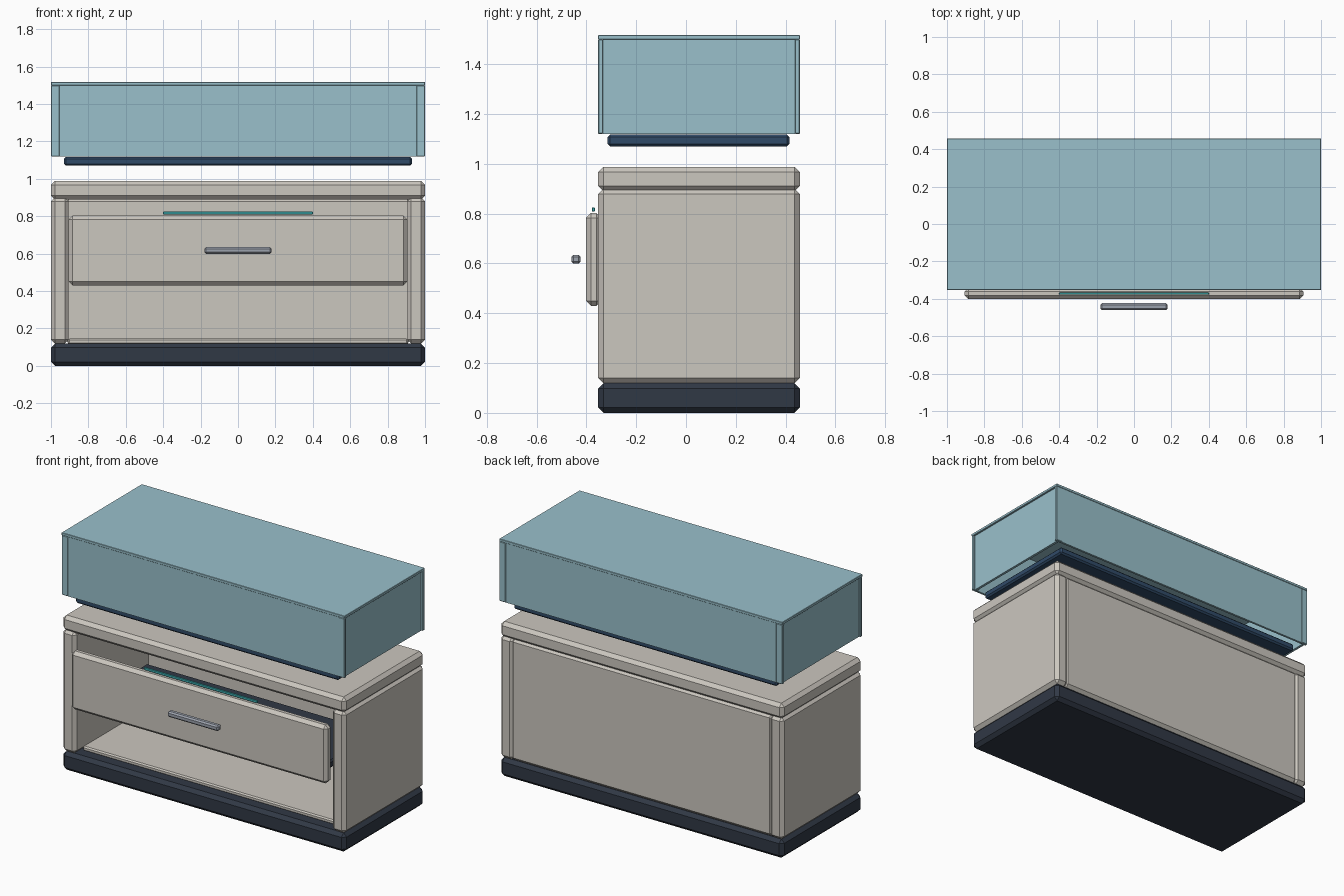
import bpy, bmesh

if "Cube" in bpy.data.objects:
    bpy.data.objects.remove(bpy.data.objects["Cube"])


def material(name, rgb):
    m = bpy.data.materials.new(name)
    m.diffuse_color = (*rgb, 1)
    m.use_nodes = True
    m.node_tree.nodes["Principled BSDF"].inputs["Base Color"].default_value = m.diffuse_color
    return m


STONE = material("warm_stone", (0.60, 0.57, 0.52))
NAVY = material("dark_navy", (0.03, 0.04, 0.06))
BLUE = material("deep_blue", (0.03, 0.07, 0.14))
GLASS = material("pale_glass", (0.32, 0.53, 0.60))
STEEL = material("steel", (0.33, 0.36, 0.42))
TEAL = material("teal_light", (0.05, 0.45, 0.47))


def box(name, x, y, z, mat, bevel=0.0):
    """Box from (min, max) ranges, with flat chamfered edges."""
    bm = bmesh.new()
    bmesh.ops.create_cube(bm, size=1)
    for v in bm.verts:
        v.co = [r[0] + (c + 0.5) * (r[1] - r[0]) for c, r in zip(v.co, (x, y, z))]
    if bevel:
        bmesh.ops.bevel(bm, geom=bm.edges[:], offset=bevel, segments=1,
                        affect='EDGES', clamp_overlap=True)
    me = bpy.data.meshes.new(name)
    bm.to_mesh(me)
    bm.free()
    me.materials.append(mat)
    ob = bpy.data.objects.new(name, me)
    bpy.context.collection.objects.link(ob)
    return ob


def span(a, b, s):
    return tuple(sorted((a * s, b * s)))


F, B = -0.353, 0.457  # front and back of the cabinet

# Cabinet carcass
box("plinth", (-1, 1), (F, B), (0, 0.12), NAVY, 0.022)
box("floor_panel", (-0.91, 0.91), (-0.27, 0.42), (0.115, 0.145), STONE, 0.008)
box("back_panel", (-0.925, 0.925), (0.39, B - 0.005), (0.12, 0.90), STONE, 0.02)
box("countertop", (-1, 1), (F, B), (0.89, 0.988), STONE, 0.021)
for s, side in ((-1, "left"), (1, "right")):
    box(side + "_side_panel", span(0.905, 1, s), (F, B), (0.12, 0.90), STONE, 0.021)

# Drawer with tray, handle and light strip
box("drawer_front", (-0.905, 0.905), (-0.402, -0.34), (0.43, 0.803), STONE, 0.02)
box("drawer_tray", (-0.82, 0.82), (-0.345, 0.25), (0.45, 0.50), NAVY, 0.01)
box("drawer_handle", (-0.18, 0.18), (-0.46, -0.423), (0.599, 0.635), STEEL, 0.009)
box("light_strip", (-0.40, 0.40), (-0.378, -0.366), (0.809, 0.825), TEAL, 0.002)

# Display deck and glass case
box("display_deck", (-0.93, 0.93), (-0.315, 0.415), (1.07, 1.117), BLUE, 0.01)
box("glass_top", (-1, 1), (F, B), (1.50, 1.517), GLASS, 0.002)
for s, side in ((-1, "left"), (1, "right")):
    box(side + "_glass", span(0.972, 0.988, s), (F + 0.02, B - 0.02), (1.12, 1.50), GLASS)
for y0, y1, end in ((F, F + 0.02, "front"), (B - 0.02, B, "back")):
    box(end + "_glass", (-0.957, 0.957), (y0 + 0.003, y1 - 0.003), (1.12, 1.50), GLASS)
    for s, side in ((-1, "left"), (1, "right")):
        box(f"{end}_{side}_glass_post", span(0.955, 1, s), (y0, y1), (1.12, 1.50), GLASS, 0.003)
